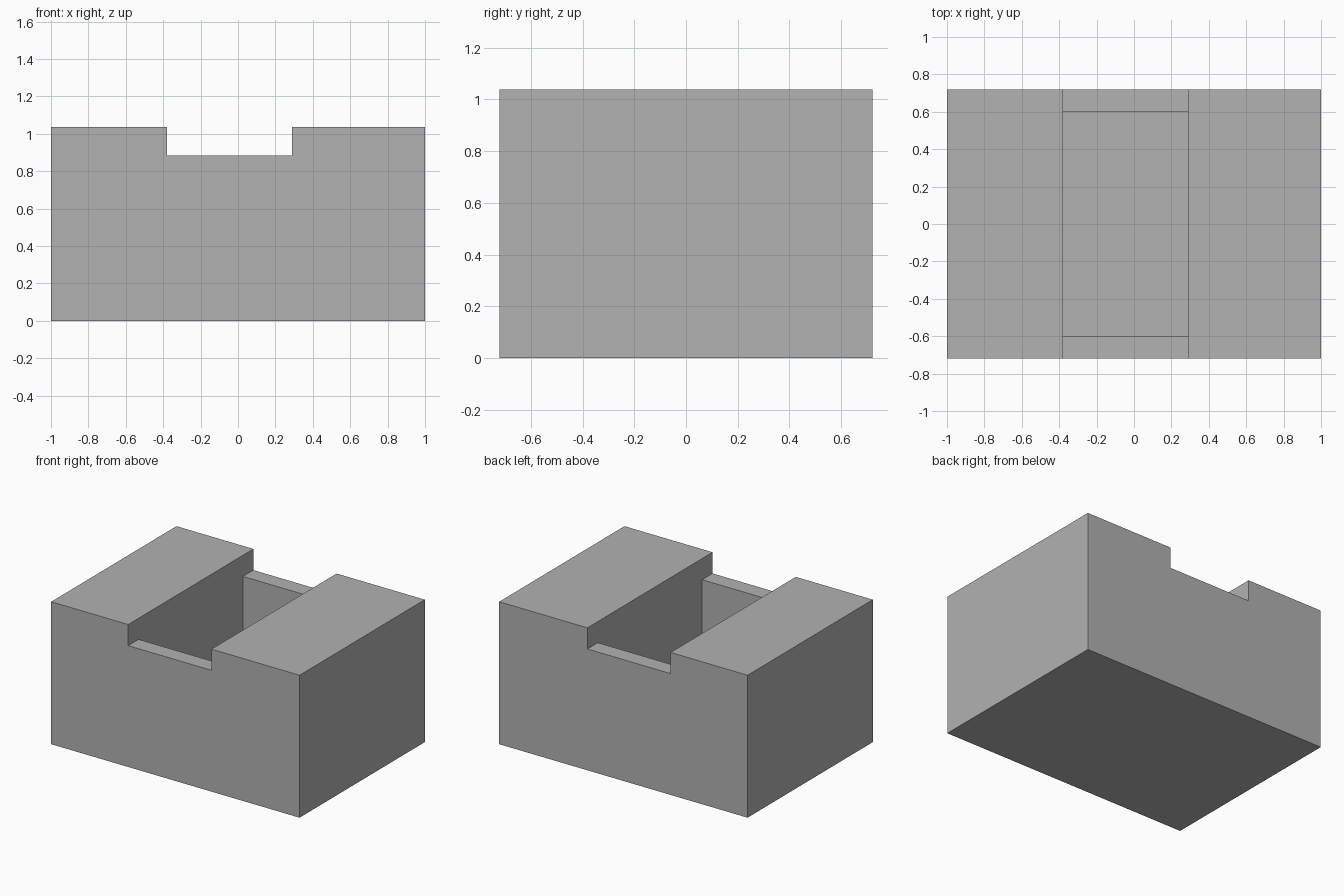
import bpy
import bmesh

default_cube = bpy.data.objects.get("Cube")
if default_cube:
    bpy.data.objects.remove(default_cube, do_unlink=True)

HALF_X, HALF_Y, TOP = 1.0, 0.72, 1.037
SLOT_LEFT, SLOT_RIGHT, SLOT_Z = -0.38, 0.29, 0.883   # channel across the top
POCKET_Y, POCKET_FLOOR = 0.60, 0.12                  # deep pocket in the channel

grey = bpy.data.materials.new("plain_grey")
grey.use_nodes = True
colour = (0.445, 0.445, 0.445, 1)
grey.diffuse_color = colour
grey.node_tree.nodes["Principled BSDF"].inputs["Base Color"].default_value = colour


def add_object(name, bm):
    bmesh.ops.recalc_face_normals(bm, faces=bm.faces)
    mesh = bpy.data.meshes.new(name)
    bm.to_mesh(mesh)
    bm.free()
    mesh.materials.append(grey)
    obj = bpy.data.objects.new(name, mesh)
    bpy.context.collection.objects.link(obj)
    return obj


def extrude_profile(name, profile, half_depth):
    """Extrude an x-z outline along y."""
    bm = bmesh.new()
    face = bm.faces.new([bm.verts.new((x, -half_depth, z)) for x, z in profile])
    result = bmesh.ops.extrude_face_region(bm, geom=[face])
    verts = [v for v in result["geom"] if isinstance(v, bmesh.types.BMVert)]
    bmesh.ops.translate(bm, verts=verts, vec=(0, 2 * half_depth, 0))
    # Keep the front cap so the solid is closed
    if not face.is_valid:
        bmesh.ops.holes_fill(bm, edges=bm.edges)
    return add_object(name, bm)


# Block with the channel running front to back
block = extrude_profile("channel_block", [
    (-HALF_X, 0), (HALF_X, 0), (HALF_X, TOP), (SLOT_RIGHT, TOP),
    (SLOT_RIGHT, SLOT_Z), (SLOT_LEFT, SLOT_Z), (SLOT_LEFT, TOP), (-HALF_X, TOP),
], HALF_Y)

# Pocket, flush with the channel walls
cutter = extrude_profile("pocket_cutter", [
    (SLOT_LEFT, POCKET_FLOOR), (SLOT_RIGHT, POCKET_FLOOR),
    (SLOT_RIGHT, TOP + 0.2), (SLOT_LEFT, TOP + 0.2),
], POCKET_Y)
cutter.hide_render = True

cut = block.modifiers.new("pocket", "BOOLEAN")
cut.operation = "DIFFERENCE"
cut.solver = "EXACT"
cut.object = cutter
bpy.context.view_layer.objects.active = block
bpy.ops.object.modifier_apply(modifier=cut.name)
bpy.data.objects.remove(cutter, do_unlink=True)
